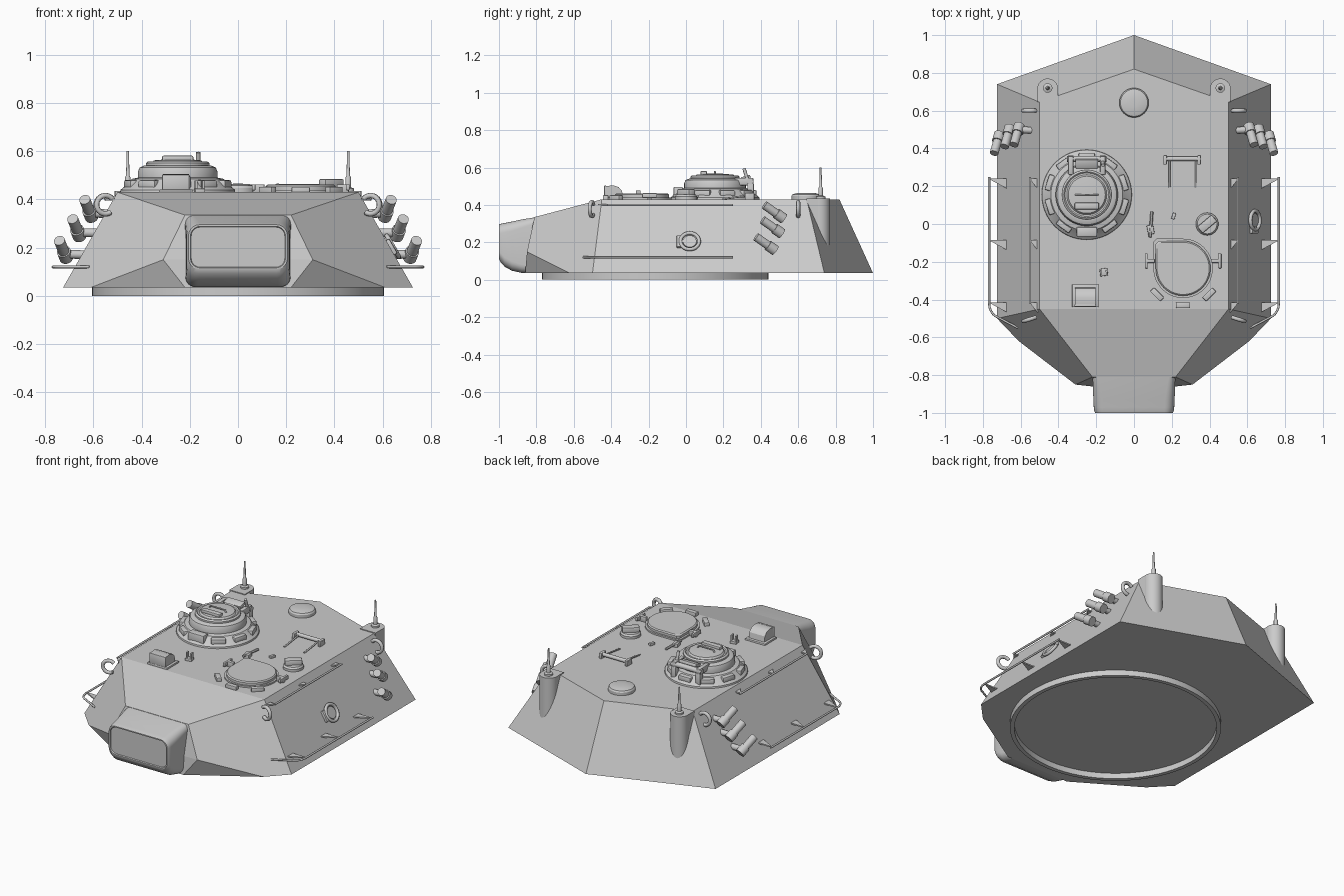
import bpy, bmesh, math
from mathutils import Vector, Matrix
from math import sin, cos, pi, radians

if "Cube" in bpy.data.objects:
    bpy.data.objects.remove(bpy.data.objects["Cube"])


def finish(name, bm):
    bmesh.ops.recalc_face_normals(bm, faces=bm.faces)
    me = bpy.data.meshes.new(name)
    bm.to_mesh(me)
    bm.free()
    ob = bpy.data.objects.new(name, me)
    bpy.context.collection.objects.link(ob)
    return ob


def box(name, c, size, rot=0, bevel=0.0, tilt=0):
    bm = bmesh.new()
    bmesh.ops.create_cube(bm, size=1)
    bmesh.ops.scale(bm, vec=size, verts=bm.verts)
    if bevel:
        bmesh.ops.bevel(bm, geom=bm.edges[:], offset=bevel, segments=2, profile=0.5, affect='EDGES')
    bm.transform(Matrix.Translation(c) @ Matrix.Rotation(rot, 4, 'Z') @ Matrix.Rotation(tilt, 4, 'X'))
    return finish(name, bm)


def rod(name, a, b, r, r2=None, n=20):
    a, b = Vector(a), Vector(b)
    bm = bmesh.new()
    bmesh.ops.create_cone(bm, cap_ends=True, segments=n, radius1=r, radius2=r if r2 is None else r2, depth=(b - a).length)
    bm.transform(Matrix.Translation((a + b) / 2) @ (b - a).to_track_quat('Z', 'Y').to_matrix().to_4x4())
    return finish(name, bm)


def loft(name, rings, cap=True, closed=False):
    bm = bmesh.new()
    vs = [[bm.verts.new(p) for p in r] for r in rings]
    for a, b in list(zip(vs, vs[1:])) + ([(vs[-1], vs[0])] if closed else []):
        for i in range(len(a)):
            j = (i + 1) % len(a)
            bm.faces.new((a[i], a[j], b[j], b[i]))
    if cap:
        bm.faces.new(vs[0])
        bm.faces.new(vs[-1])
    return finish(name, bm)


def lathe(name, c, prof, n=48, closed=False):
    return loft(name, [[(c[0] + r * cos(2 * pi * i / n), c[1] + r * sin(2 * pi * i / n), z) for i in range(n)]
                       for r, z in prof], not closed, closed)


def wire(name, pts, r):
    cu = bpy.data.curves.new(name, 'CURVE')
    cu.dimensions = '3D'
    cu.bevel_depth = r
    cu.bevel_resolution = 2
    cu.use_fill_caps = True
    sp = cu.splines.new('POLY')
    sp.points.add(len(pts) - 1)
    for p, q in zip(sp.points, pts):
        p.co = (*q, 1)
    ob = bpy.data.objects.new(name, cu)
    bpy.context.collection.objects.link(ob)
    return ob


def side_x(z):  # sloped side wall position at a height
    return 0.5 + 0.225 * (0.43 - z) / 0.395


# armoured shell: hull of its corner points
half = [(0.5, 0.645, 0.43), (0.5, -0.45, 0.43), (0.22, -0.81, 0.335), (0.31, -0.85, 0.15),
        (0.22, -0.86, 0.035), (0.61, -0.62, 0.035), (0.725, -0.5, 0.035), (0.725, 0.74, 0.035)]
bm = bmesh.new()
for p in half:
    for s in (1, -1):
        bm.verts.new((s * p[0], p[1], p[2]))
bm.verts.new((0, 0.82, 0.43))
bm.verts.new((0, 1.0, 0.035))
bmesh.ops.convex_hull(bm, input=bm.verts[:])
bmesh.ops.dissolve_limit(bm, angle_limit=radians(4), verts=bm.verts[:], edges=bm.edges[:])
finish("turret_shell", bm)

# bearing ring below
lathe("turret_ring", (0, -0.165), [(0.605, 0), (0.605, 0.04), (0.58, 0.04), (0.58, 0)], 72, True)


# gun mantlet block, lofted from rounded rectangles
def rrect(y, w, z0, z1, r):
    pts = []
    for k, (cx, cz) in enumerate([(w - r, z1 - r), (r - w, z1 - r), (r - w, z0 + r), (w - r, z0 + r)]):
        for i in range(7):
            a = pi / 2 * (k + i / 6)
            pts.append((cx + r * cos(a), y, cz + r * sin(a)))
    return pts


loft("mantlet_block", [rrect(*s) for s in [
    (-0.78, 0.22, 0.035, 0.338, 0.03), (-0.88, 0.217, 0.037, 0.322, 0.045), (-0.93, 0.215, 0.048, 0.311, 0.05),
    (-0.97, 0.213, 0.07, 0.303, 0.05), (-0.99, 0.21, 0.092, 0.299, 0.05), (-1.0, 0.205, 0.11, 0.295, 0.045),
    (-1.0, 0.197, 0.116, 0.288, 0.04), (-0.993, 0.194, 0.119, 0.285, 0.037)]])

# parts repeated on both sides
for s, tag in ((1, "right"), (-1, "left")):
    # antenna mounts
    rod(f"antenna_mount_{tag}", (s * 0.457, 0.715, 0.1), (s * 0.457, 0.715, 0.435), 0.055, n=32)
    box(f"antenna_mount_web_{tag}", (s * 0.457, 0.68, 0.37), (0.108, 0.07, 0.13))
    lathe(f"antenna_{tag}", (s * 0.457, 0.72), [(0.025, 0.43), (0.025, 0.445), (0.012, 0.45), (0.012, 0.49),
          (0.007, 0.5), (0.005, 0.6)], 16)
    # lifting hooks
    for y, t, nm in ((0.6, 0, "rear"), (-0.5, -0.3, "front")):
        pts = []
        for i in range(17):
            a = radians(-125 + 265 * i / 16)
            d = 0.038 * cos(a) + 0.012
            pts.append((s * (0.538 + d * cos(t)), y + d * sin(t), 0.378 + 0.038 * sin(a)))
        wire(f"lifting_hook_{nm}_{tag}", pts, 0.011)
    # smoke dischargers
    for k, (x, y, z) in enumerate([(0.62, 0.475, 0.36), (0.67, 0.465, 0.28), (0.725, 0.43, 0.19)]):
        c, d = Vector((s * x, y, z)), Vector((s * 0.22, -0.78, 0.55)).normalized()
        rod(f"smoke_tube_{tag}_{k}", c - d * 0.045, c + d * 0.07, 0.023)
        rod(f"smoke_tube_base_{tag}_{k}", c - d * 0.06, c - d * 0.01, 0.029)
        rod(f"smoke_tube_arm_{tag}_{k}", (s * (side_x(z) - 0.02), y + 0.02, z - 0.02), c - d * 0.03, 0.018)
    # stowage rails with triangular brackets
    wire(f"upper_rail_{tag}", [(s * 0.55, 0.25, 0.4), (s * 0.55, -0.42, 0.4)], 0.006)
    low = [(s * 0.767, 0.25, 0.12), (s * 0.767, -0.42, 0.12)]
    low += [(s * (0.707 + 0.06 * cos(a)), -0.42 - 0.075 * sin(a), 0.12) for a in (0.3, 0.6, 0.9, 1.15)]
    wire(f"lower_rail_{tag}", low + [(s * 0.615, -0.55, 0.12)], 0.006)
    for x, z in ((0.55, 0.4), (0.767, 0.12)):
        for k, y in enumerate((0.24, -0.085, -0.415)):
            hx = side_x(z) - 0.008
            loft(f"rail_bracket_{tag}_{k}", [[(s * hx, y, z + o), (s * (x + 0.004), y, z + o), (s * hx, y - 0.055, z + o)]
                                             for o in (-0.004, 0.004)])

# pistol port on the right wall only
n = Vector((0.869, 0, 0.495))
c = Vector((side_x(0.2), 0.02, 0.2))
up = Vector((-0.495, 0, 0.869))
rod("port_plate", c - n * 0.01, c + n * 0.012, 0.036, n=28)
wire("port_rim", [c + n * 0.012 + Vector((0, 0.05, 0)) * cos(a) + up * 0.05 * sin(a)
                  for a in [2 * pi * i / 28 for i in range(29)]], 0.01)
p = box("port_hinge", (0, 0, 0), (0.03, 0.035, 0.07), bevel=0.005)
p.location = c + Vector((0, -0.053, 0))
p.rotation_euler = (0, -radians(29.7), 0)

# ventilator dome
lathe("ventilator_dome", (0, 0.642), [(0.078, 0.425), (0.078, 0.448), (0.072, 0.457), (0.05, 0.463), (0.02, 0.465)])

# commander cupola
cx, cy = -0.25, 0.155
lathe("cupola_base", (cx, cy), [(0.24, 0.42), (0.237, 0.44), (0.215, 0.458), (0.19, 0.485), (0.165, 0.49),
      (0.165, 0.515), (0.158, 0.532), (0.14, 0.54), (0.13, 0.54)], 64)
lathe("cupola_hatch", (cx, cy), [(0.132, 0.53), (0.132, 0.55), (0.122, 0.558), (0.115, 0.552), (0.106, 0.552),
      (0.098, 0.562), (0.04, 0.567)], 48)
box("cupola_hatch_handle", (cx, cy - 0.06, 0.57), (0.13, 0.035, 0.022), bevel=0.006)
wire("cupola_hatch_grip", [(cx - 0.06, cy, 0.56), (cx - 0.05, cy, 0.578), (cx + 0.05, cy, 0.578), (cx + 0.06, cy, 0.56)], 0.005)
for i in range(10):
    a = 2 * pi * i / 10 - pi / 2
    big = i == 0
    box(f"cupola_vision_block_{i}", (cx + 0.197 * cos(a), cy + 0.197 * sin(a), 0.462),
        (0.11 if big else 0.085, 0.05, 0.07 if big else 0.035), a + pi / 2, 0.007)
rod("cupola_hinge_bar", (cx - 0.105, 0.345, 0.525), (cx + 0.105, 0.345, 0.525), 0.016)
for dx in (-0.085, 0.085):
    box("cupola_hinge_arm", (cx + dx, 0.31, 0.525), (0.028, 0.1, 0.04), bevel=0.006)
    box("cupola_hinge_foot", (cx + dx, 0.345, 0.47), (0.035, 0.035, 0.09), bevel=0.005)
box("cupola_hinge_plate", (cx, 0.32, 0.545), (0.12, 0.05, 0.02), bevel=0.005, tilt=0.3)
rod("cupola_hinge_pin", (cx + 0.085, 0.33, 0.53), (cx + 0.085, 0.31, 0.595), 0.009)


# loader hatch: round with one squared corner
def hatch(r, z):
    return [(0.26 + r * cos(a), -0.235 + r * sin(a), z) for a in
            [pi + 1.5 * pi * i / 36 for i in range(37)]] + [(0.275 - r, -0.235 + r, z), (0.26 - r, -0.25 + r, z)]


loft("loader_hatch", [hatch(r, z) for r, z in [(0.157, 0.42), (0.157, 0.44), (0.145, 0.44), (0.145, 0.455), (0.138, 0.461)]])
for a in (-135, -90, -45):
    t = radians(a)
    box("loader_hatch_stop", (0.26 + 0.195 * cos(t), -0.235 + 0.195 * sin(t), 0.437), (0.075, 0.03, 0.03), t + pi / 2, 0.004)
for x, d in ((0.085, -1), (0.435, 1)):
    box("loader_hatch_latch", (x, -0.195, 0.445), (0.05, 0.022, 0.035), bevel=0.004)
    box("loader_hatch_latch_ear", (x + d * 0.02, -0.195, 0.45), (0.015, 0.08, 0.025), bevel=0.004)

# loader periscope drum
lathe("periscope_drum", (0.387, 0), [(0.06, 0.42), (0.06, 0.445), (0.052, 0.455), (0.045, 0.455)], 32)
box("periscope_head", (0.387, 0, 0.465), (0.1, 0.045, 0.04), radians(40), 0.006)

# rear roof bracket
rod("roof_bracket_bar", (0.155, 0.345, 0.452), (0.355, 0.345, 0.452), 0.012)
for x in (0.165, 0.345):
    box("roof_bracket_end", (x, 0.34, 0.445), (0.018, 0.05, 0.04), bevel=0.004)
for x in (0.187, 0.327):
    wire("roof_bracket_leg", [(x, 0.345, 0.452), (x, 0.195, 0.432)], 0.005)

# small roof fittings
box("latch_plate", (0.088, -0.03, 0.437), (0.035, 0.05, 0.03), 0.2, 0.004)
rod("latch_bar", (0.085, -0.07, 0.448), (0.095, 0.065, 0.443), 0.008, n=12)
box("latch_catch", (0.21, 0.042, 0.435), (0.018, 0.035, 0.02), -0.3, 0.003)
box("sight_vane_base", (-0.16, -0.255, 0.435), (0.042, 0.04, 0.02), 0.15, 0.003)
for x in (-0.175, -0.145):
    box("sight_vane_post", (x, -0.255, 0.455), (0.009, 0.025, 0.045), 0.15)

# gunner sight housing: rounded hood open to the front
box("sight_base", (-0.258, -0.38, 0.431), (0.14, 0.12, 0.02), bevel=0.004)
hood = [(-0.43, 0.43), (-0.43, 0.5), (-0.39, 0.505), (-0.36, 0.495), (-0.342, 0.475), (-0.335, 0.43)]
loft("sight_hood", [[(x, y, z) for y, z in hood] for x in (-0.312, -0.204)])
box("sight_window_frame", (-0.258, -0.432, 0.468), (0.114, 0.012, 0.07), bevel=0.004)

# shade curves smoothly, keep armour edges sharp
for ob in bpy.context.scene.objects:
    ob.select_set(ob.type == 'MESH')
    if ob.type == 'MESH':
        bpy.context.view_layer.objects.active = ob
bpy.context.view_layer.objects.active.select_set(True)
bpy.ops.object.shade_smooth_by_angle(angle=radians(30))
bpy.data.objects["turret_shell"].data.polygons.foreach_set(
    "use_smooth", [False] * len(bpy.data.objects["turret_shell"].data.polygons))
